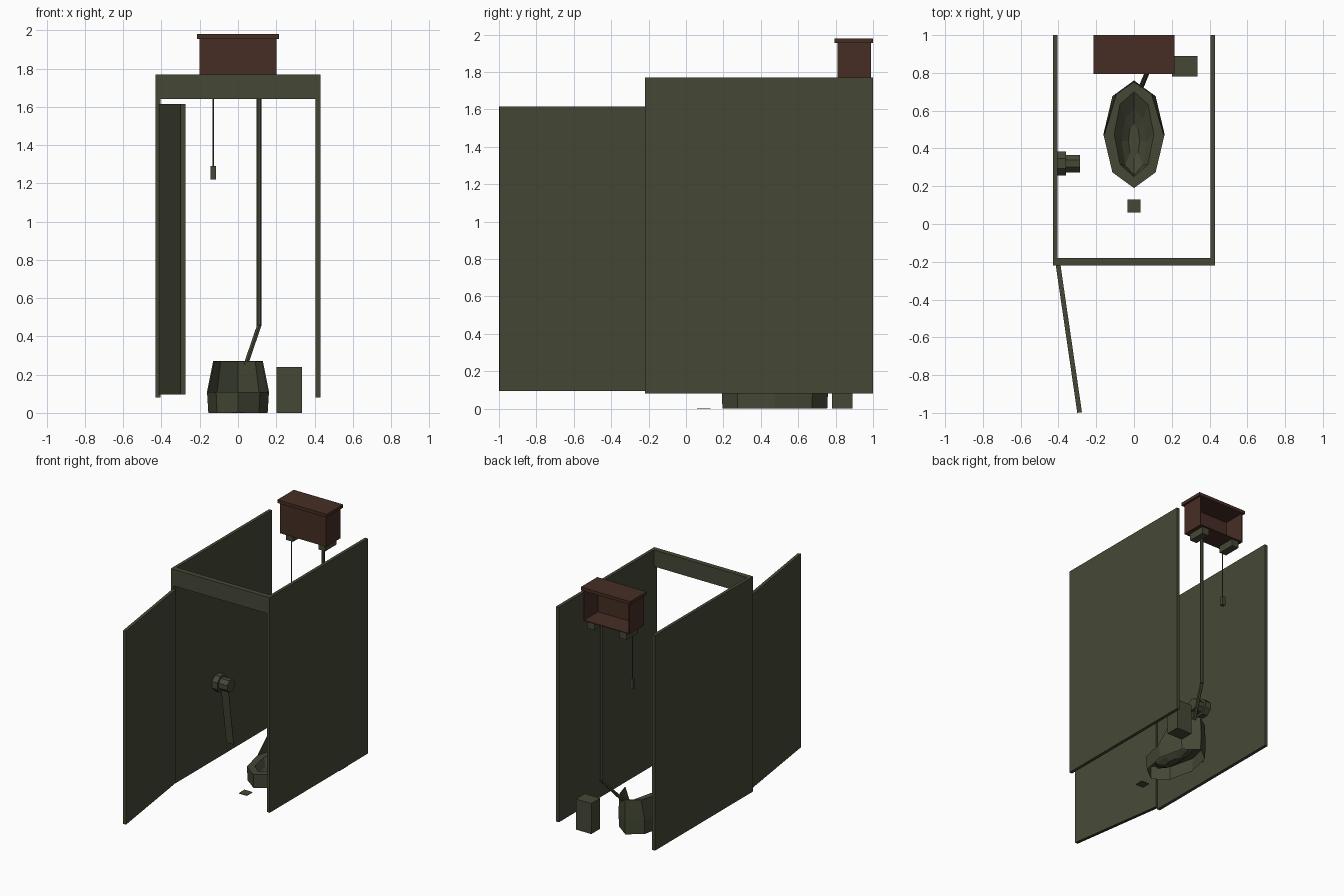
import bpy
import bmesh
import math
from mathutils import Vector, Matrix

cube = bpy.data.objects.get("Cube")
if cube:
    bpy.data.objects.remove(cube, do_unlink=True)


def material(name, rgb):
    m = bpy.data.materials.new(name)
    m.use_nodes = True
    color = (*rgb, 1)
    m.diffuse_color = color
    m.node_tree.nodes["Principled BSDF"].inputs["Base Color"].default_value = color
    return m


OLIVE = material("olive green", (0.060, 0.066, 0.037))
BROWN = material("dark brown", (0.062, 0.027, 0.018))


def finish(name, bm, *mats):
    bmesh.ops.recalc_face_normals(bm, faces=bm.faces)
    mesh = bpy.data.meshes.new(name)
    bm.to_mesh(mesh)
    bm.free()
    for m in mats:
        mesh.materials.append(m)
    ob = bpy.data.objects.new(name, mesh)
    bpy.context.collection.objects.link(ob)
    return ob


def box(name, x, y, z, mat=OLIVE):
    """Box from (min, max) ranges on each axis."""
    bm = bmesh.new()
    bmesh.ops.create_cube(bm, size=1)
    for v in bm.verts:
        v.co = [(r[0] + r[1]) / 2 + c * (r[1] - r[0]) for r, c in zip((x, y, z), v.co)]
    return finish(name, bm, mat)


def rod(name, a, b, radius, sides=6):
    """Straight prism between two points."""
    a, b = Vector(a), Vector(b)
    d = b - a
    rot = d.to_track_quat('Z', 'Y').to_matrix().to_4x4()
    bm = bmesh.new()
    bmesh.ops.create_cone(bm, cap_ends=True, segments=sides, radius1=radius,
                          radius2=radius, depth=d.length,
                          matrix=Matrix.Translation((a + b) / 2) @ rot
                          @ Matrix.Rotation(math.pi / sides, 4, 'Z'))
    return finish(name, bm, OLIVE)


# Stall walls and front header
for side, s in (("left", 1), ("right", -1)):
    box(side + "_wall", sorted((s * 0.405, s * 0.43)), (-0.22, 1), (0.08, 1.77))
box("front_header", (-0.405, 0.405), (-0.22, -0.18), (1.64, 1.77))

# Open door, swung outward from the right wall; the underside is brown
hinge, tip = Vector((-0.402, -0.215, 0)), Vector((-0.288, -0.998, 0))
across = (tip - hinge).cross(Vector((0, 0, 1))).normalized() * 0.0125
bm = bmesh.new()
base = bm.faces.new([bm.verts.new(p + Vector((0, 0, 0.095))) for p in
                     (hinge - across, hinge + across, tip + across, tip - across)])
top = bmesh.ops.extrude_face_region(bm, geom=[base], use_keep_orig=True)
bmesh.ops.translate(bm, vec=(0, 0, 1.52),
                    verts=[g for g in top["geom"] if isinstance(g, bmesh.types.BMVert)])
for f in bm.faces:
    f.material_index = int(f.calc_center_median().z < 0.1)
finish("door", bm, OLIVE, BROWN)

# Cistern: open at the back, with a lid and two brackets
T = 0.006
box("cistern_front", (-0.2, 0.2), (0.81, 0.81 + T), (1.715, 1.955), BROWN)
box("cistern_floor", (-0.2, 0.2), (0.81 + T, 0.99), (1.715, 1.715 + T), BROWN)
for side, s in (("left", 1), ("right", -1)):
    box("cistern_" + side + "_side", sorted((s * (0.2 - T), s * 0.2)),
        (0.81 + T, 0.99), (1.715 + T, 1.955), BROWN)
    box(side + "_bracket", (s * 0.14 - 0.03, s * 0.14 + 0.03), (0.84, 0.98), (1.66, 1.715))
box("cistern_lid", (-0.215, 0.215), (0.795, 1), (1.955, 1.98), BROWN)

# Flush pipe and pull chain
bend = (0.11, 0.9, 0.455)
rod("flush_pipe", (0.11, 0.9, 1.72), bend, 0.013)
rod("flush_pipe_bend", bend, (0.04, 0.73, 0.25), 0.013)
rod("pull_chain", (-0.13, 0.85, 1.715), (-0.13, 0.85, 1.28), 0.004)
box("pull_handle", (-0.144, -0.116), (0.836, 0.864), (1.22, 1.29))

# Bowl: eight-sided rings from the outer base, over the rim, down inside
N = 8


def ring_point(k, rx, ry, cy, z):
    a = math.tau * k / N
    return Vector((rx * math.cos(a), cy + ry * math.sin(a), z))


bm = bmesh.new()
rings = []
for ring in ((0.155, 0.28, 0.475, 0), (0.162, 0.285, 0.475, 0.11),
             (0.105, 0.225, 0.475, 0.11), (0.066, 0.175, 0.435, 0.06),
             (0.03, 0.09, 0.44, 0.03)):
    rings.append([bm.verts.new(ring_point(k, *ring)) for k in range(N)])
for a, b in zip(rings, rings[1:]):
    for k in range(N):
        bm.faces.new((a[k], a[(k + 1) % N], b[(k + 1) % N], b[k]))
bm.faces.new(rings[-1])
finish("bowl", bm, OLIVE)

# Hood rising around the back half of the rim
bm = bmesh.new()
low = [bm.verts.new(ring_point(k, 0.162, 0.285, 0.475, 0.11)) for k in range(5)]
high = [bm.verts.new((x, y, 0.27)) for x, y in
        ((0.13, 0.575), (0.095, 0.69), (0, 0.755), (-0.095, 0.69), (-0.13, 0.575))]
for k in range(4):
    bm.faces.new((low[k], low[k + 1], high[k + 1], high[k]))
hood = finish("bowl_hood", bm, OLIVE)
hood.modifiers.new("thickness", 'SOLIDIFY').thickness = 0.006

# Floor drain and waste bin
box("floor_drain", (-0.035, 0.035), (0.06, 0.13), (0, 0.004))
box("waste_bin", (0.2, 0.335), (0.78, 0.89), (0, 0.24))

# Paper roll on the right wall, with a hanging strip
rod("roll_mount", (-0.405, 0.32, 0.68), (-0.36, 0.32, 0.68), 0.068, 8)
rod("paper_roll", (-0.36, 0.32, 0.68), (-0.285, 0.32, 0.68), 0.05, 8)
bm = bmesh.new()
bm.faces.new([bm.verts.new(p) for p in
              ((-0.355, 0.3, 0.64), (-0.29, 0.3, 0.64),
               (-0.29, 0.365, 0.2), (-0.355, 0.365, 0.2))])
strip = finish("paper_strip", bm, OLIVE)
strip.modifiers.new("thickness", 'SOLIDIFY').thickness = 0.003
